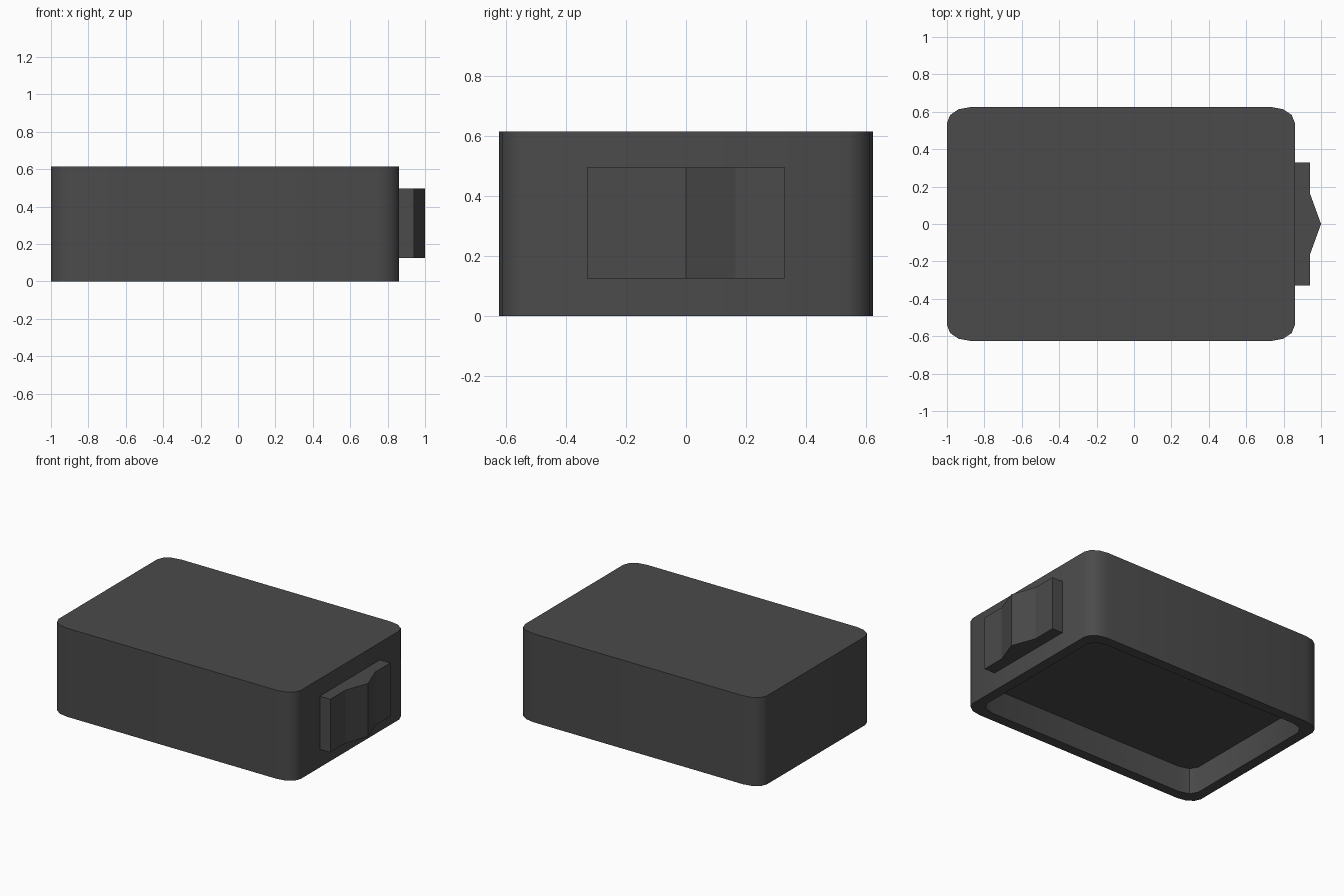
import bpy, bmesh, math

if "Cube" in bpy.data.objects:
    bpy.data.objects.remove(bpy.data.objects["Cube"])

mat = bpy.data.materials.new("dark_grey")
mat.diffuse_color = (0.07, 0.07, 0.07, 1)
mat.use_nodes = True
mat.node_tree.nodes["Principled BSDF"].inputs["Base Color"].default_value = mat.diffuse_color


def rounded_rect(x0, x1, y, rx, ry, segs):
    """Outline with elliptical corners, counter-clockwise."""
    pts = []
    corners = [(x1 - rx, y - ry), (x0 + rx, y - ry), (x0 + rx, ry - y), (x1 - rx, ry - y)]
    for q, (cx, cy) in enumerate(corners):
        for i in range(segs + 1):
            a = math.pi / 2 * (q + i / segs)
            pts.append((cx + rx * math.cos(a), cy + ry * math.sin(a)))
    return pts


def prism(name, outline, z0, z1):
    """Closed solid from a flat outline."""
    bm = bmesh.new()
    base = bm.faces.new([bm.verts.new((x, y, z0)) for x, y in outline])
    ext = bmesh.ops.extrude_face_region(bm, geom=[base], use_keep_orig=True)
    top = [v for v in ext["geom"] if isinstance(v, bmesh.types.BMVert)]
    bmesh.ops.translate(bm, verts=top, vec=(0, 0, z1 - z0))
    bmesh.ops.recalc_face_normals(bm, faces=bm.faces)
    mesh = bpy.data.meshes.new(name)
    bm.to_mesh(mesh)
    bm.free()
    mesh.materials.append(mat)
    ob = bpy.data.objects.new(name, mesh)
    bpy.context.collection.objects.link(ob)
    return ob


# Case body with rounded vertical corners
body = prism("case_body", rounded_rect(-1, 0.86, 0.625, 0.125, 0.085, 3), 0, 0.615)

# Shallow recess in the underside
cutter = prism("recess_cutter", rounded_rect(-0.93, 0.79, 0.555, 0.10, 0.07, 2), -0.1, 0.18)
cutter.hide_render = True
cut = body.modifiers.new("recess", 'BOOLEAN')
cut.object = cutter
cut.operation = 'DIFFERENCE'
cut.solver = 'EXACT'
bpy.context.view_layer.objects.active = body
body.select_set(True)
bpy.ops.object.modifier_apply(modifier=cut.name)
bpy.data.objects.remove(cutter)
bpy.ops.object.shade_smooth_by_angle(angle=math.radians(35))

# End connector block with a pointed ridge
prism("end_block", [(0.86, -0.33), (0.94, -0.33), (0.94, -0.165), (1.0, 0),
                    (0.94, 0.165), (0.94, 0.33), (0.86, 0.33)], 0.125, 0.495)
